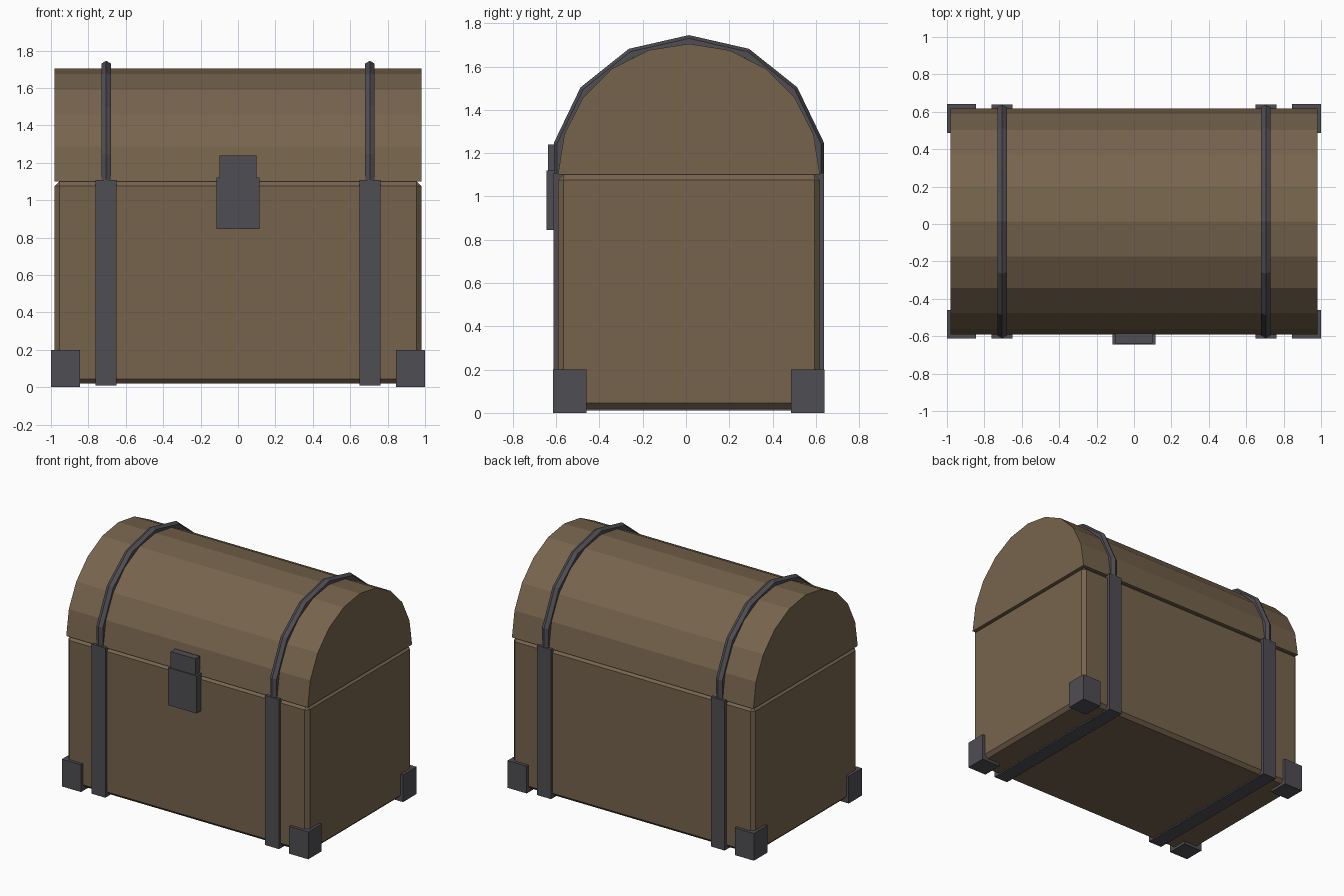
import bpy
import math

if "Cube" in bpy.data.objects:
    bpy.data.objects.remove(bpy.data.objects["Cube"])

MID_Y = 0.0135     # chest centre line, the lock sticks out at the front
SEAM_Z = 1.1       # where lid meets body
STRAP_X = 0.705


def make_material(name, color):
    mat = bpy.data.materials.new(name)
    mat.use_nodes = True
    mat.diffuse_color = (*color, 1)
    mat.node_tree.nodes["Principled BSDF"].inputs["Base Color"].default_value = (*color, 1)
    return mat


wood = make_material("brown wood", (0.181, 0.127, 0.074))
iron = make_material("dark iron", (0.078, 0.074, 0.084))


def add_mesh(name, verts, faces, mat):
    mesh = bpy.data.meshes.new(name)
    mesh.from_pydata(verts, [], faces)
    mesh.materials.append(mat)
    obj = bpy.data.objects.new(name, mesh)
    bpy.context.collection.objects.link(obj)
    return obj


def box(name, low, high, mat):
    bpy.ops.mesh.primitive_cube_add(size=1)
    obj = bpy.context.object
    obj.name = name
    obj.location = [(a + b) / 2 for a, b in zip(low, high)]
    obj.scale = [b - a for a, b in zip(low, high)]
    bpy.ops.object.transform_apply(location=True, rotation=False, scale=True)
    obj.data.materials.append(mat)
    return obj


# Chest body with chamfered edges
body = box("chest_body", (-0.98, MID_Y - 0.605, 0.02), (0.98, MID_Y + 0.605, SEAM_Z), wood)
chamfer = body.modifiers.new("chamfer", "BEVEL")
chamfer.width = 0.025
chamfer.segments = 1

# Barrel lid: half a faceted cylinder
STEPS = 10
arc = [math.pi * i / STEPS for i in range(STEPS + 1)]
n = len(arc)
verts = [(x, MID_Y + 0.605 * math.cos(a), SEAM_Z + 0.605 * math.sin(a))
         for x in (-0.98, 0.98) for a in arc]
faces = [(i, i + n, (i + 1) % n + n, (i + 1) % n) for i in range(n)]
faces += [tuple(range(n)), tuple(reversed(range(n, 2 * n)))]
add_mesh("barrel_lid", verts, faces, wood)

for side, label in ((-1, "right"), (1, "left")):
    x = side * STRAP_X
    # Flat strap around the body
    box(f"body_strap_{label}", (x - 0.056, MID_Y - 0.625, 0.01),
        (x + 0.056, MID_Y + 0.625, SEAM_Z + 0.008), iron)

    # Six-sided hoop over the lid, its lower half hidden in the body
    bpy.ops.mesh.primitive_torus_add(
        major_segments=14, minor_segments=6, major_radius=0.61, minor_radius=0.03,
        location=(x, MID_Y, SEAM_Z + 0.005), rotation=(0, math.pi / 2, 0))
    hoop = bpy.context.object
    hoop.name = f"lid_hoop_{label}"
    hoop.data.materials.append(iron)

    # Corner feet
    for end, place in ((-1, "front"), (1, "back")):
        xs = sorted((side * 0.845, side * 1.0))
        ys = sorted((MID_Y + end * 0.472, MID_Y + end * 0.627))
        box(f"corner_foot_{place}_{label}", (xs[0], ys[0], 0), (xs[1], ys[1], 0.2), iron)

# Lock plate and hasp
box("lock_plate", (-0.115, -0.645, 0.845), (0.115, -0.585, 1.12), iron)
box("lock_hasp", (-0.1, -0.638, 1.0), (0.1, -0.585, 1.24), iron)
